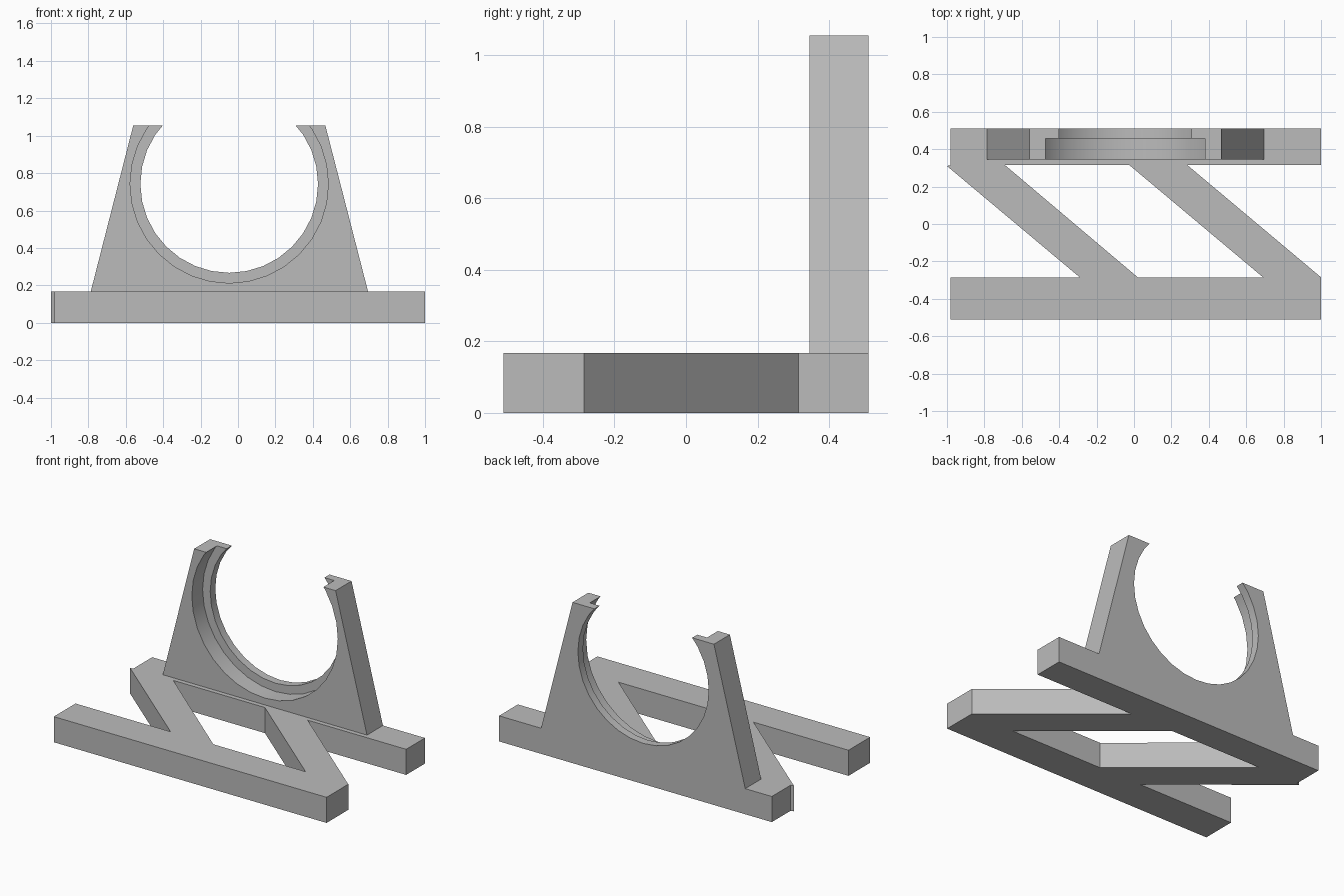
import bpy, bmesh, math
from mathutils import Matrix, Vector

cube = bpy.data.objects.get("Cube")
if cube:
    bpy.data.objects.remove(cube, do_unlink=True)

grey = bpy.data.materials.new("plain grey")
grey.use_nodes = True
colour = (0.5, 0.5, 0.5, 1)
grey.diffuse_color = colour
grey.node_tree.nodes["Principled BSDF"].inputs["Base Color"].default_value = colour

BASE_TOP = 0.168
TOP = 1.055
FRONT, STEP, BACK = 0.345, 0.457, 0.51
RING = (-0.047, 0.742)


def add_object(name, bm):
    bmesh.ops.recalc_face_normals(bm, faces=bm.faces)
    mesh = bpy.data.meshes.new(name)
    bm.to_mesh(mesh)
    bm.free()
    mesh.materials.append(grey)
    obj = bpy.data.objects.new(name, mesh)
    bpy.context.scene.collection.objects.link(obj)
    return obj


def prism(name, points, offset):
    """Extrude a closed outline by an offset."""
    bm = bmesh.new()
    face = bm.faces.new([bm.verts.new(p) for p in points])
    new = bmesh.ops.extrude_face_region(bm, geom=[face])["geom"]
    moved = [v for v in new if isinstance(v, bmesh.types.BMVert)]
    bmesh.ops.translate(bm, verts=moved, vec=Vector(offset))
    return add_object(name, bm)


def disc(name, radius, y0, y1):
    """Cylinder along y, centred on the ring opening."""
    cx, cz = RING
    ring = [(cx + radius * math.sin(math.tau * i / 32), y0,
             cz - radius * math.cos(math.tau * i / 32)) for i in range(32)]
    return prism(name, ring, (0, y1 - y0, 0))


def cut(target, cutter):
    mod = target.modifiers.new("cut", 'BOOLEAN')
    mod.operation = 'DIFFERENCE'
    mod.solver = 'EXACT'
    mod.object = cutter
    bpy.context.view_layer.objects.active = target
    bpy.ops.object.modifier_apply(modifier=mod.name)
    bpy.data.objects.remove(cutter, do_unlink=True)


# Base: two bars joined by two slanted braces
outline = [(-.98, -.51), (1, -.51), (1, -.285), (.285, .315), (1, .315), (1, .51),
           (-.98, .51), (-.98, .315), (-1, .31), (-.29, -.285), (-.98, -.285)]
window = [(.02, -.285), (.69, -.285), (-.025, .315), (-.69, .315)]
base = prism("base_frame", [(x, y, 0) for x, y in outline], (0, 0, BASE_TOP))
cut(base, prism("window_cutter", [(x, y, -.1) for x, y in window], (0, 0, .4)))

# Upright: tapered plate with a stepped round opening, open at the top
plate = [(-.787, BASE_TOP), (.695, BASE_TOP), (.467, TOP), (-.56, TOP)]
upright = prism("ring_holder", [(x, FRONT, z) for x, z in plate], (0, BACK - FRONT, 0))
cut(upright, disc("bore_cutter", .475, FRONT - .1, BACK + .1))
cut(upright, disc("recess_cutter", .53, FRONT - .1, STEP))

# Smooth the round walls only
bpy.ops.object.select_all(action='DESELECT')
upright.select_set(True)
bpy.context.view_layer.objects.active = upright
bpy.ops.object.shade_smooth_by_angle(angle=math.radians(25))
